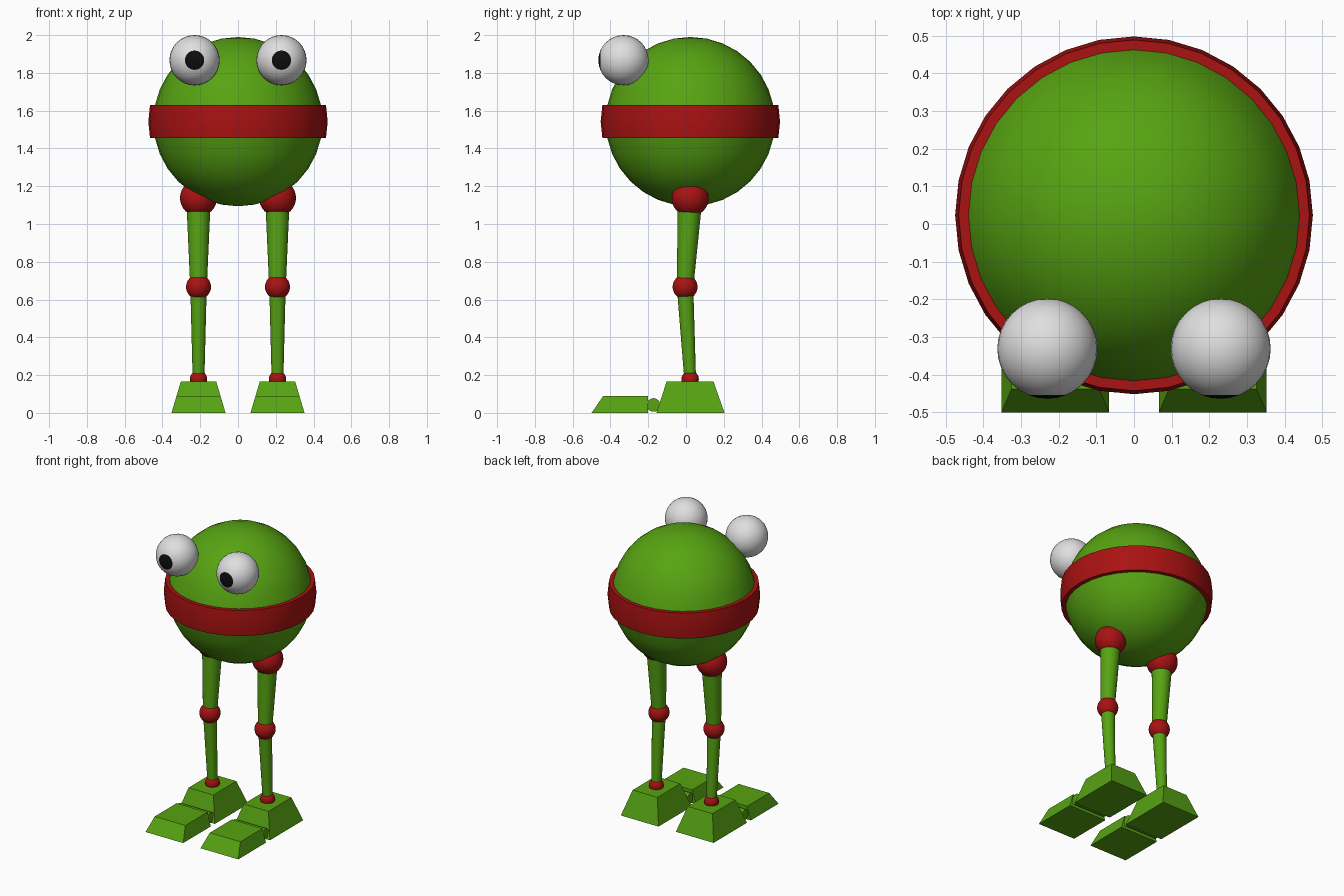
import bpy, bmesh, math
from mathutils import Vector, Matrix

if "Cube" in bpy.data.objects:
    bpy.data.objects.remove(bpy.data.objects["Cube"])


def material(name, rgb):
    m = bpy.data.materials.new(name)
    m.diffuse_color = (*rgb, 1.0)
    m.use_nodes = True
    m.node_tree.nodes["Principled BSDF"].inputs["Base Color"].default_value = m.diffuse_color
    return m


GREEN = material("green", (0.095, 0.37, 0.006))
RED = material("red", (0.40, 0.006, 0.006))
WHITE = material("white", (0.74, 0.74, 0.74))
BLACK = material("black", (0.004, 0.004, 0.004))


def finish(name, bm, mats, smooth=True):
    bmesh.ops.recalc_face_normals(bm, faces=bm.faces)
    mesh = bpy.data.meshes.new(name)
    bm.to_mesh(mesh)
    bm.free()
    ob = bpy.data.objects.new(name, mesh)
    bpy.context.collection.objects.link(ob)
    for m in mats:
        mesh.materials.append(m)
    if smooth:
        bpy.ops.object.select_all(action='DESELECT')
        ob.select_set(True)
        bpy.context.view_layer.objects.active = ob
        bpy.ops.object.shade_smooth_by_angle(angle=math.radians(40))
    return ob


def ball(name, centre, radius, mat):
    bm = bmesh.new()
    bmesh.ops.create_uvsphere(bm, u_segments=32, v_segments=16, radius=radius,
                              matrix=Matrix.Translation(centre))
    return finish(name, bm, [mat])


def rod(name, a, b, ra, rb, mat, segments=32):
    """Tapered cylinder from point a to point b."""
    a, b = Vector(a), Vector(b)
    d = b - a
    turn = d.to_track_quat('Z', 'Y').to_matrix().to_4x4()
    bm = bmesh.new()
    bmesh.ops.create_cone(bm, cap_ends=True, segments=segments, radius1=ra, radius2=rb,
                          depth=d.length, matrix=Matrix.Translation((a + b) / 2) @ turn)
    return finish(name, bm, [mat])


def wedge(name, x, height, base, top, mat):
    """Tapered block; base and top are (half width, front y, back y)."""
    bm = bmesh.new()
    rings = []
    for z, (w, y0, y1) in ((0, base), (height, top)):
        rings.append([bm.verts.new((x + sx * w, y, z))
                      for sx, y in ((-1, y0), (1, y0), (1, y1), (-1, y1))])
    for ring in rings:
        bm.faces.new(ring)
    for i in range(4):
        j = (i + 1) % 4
        bm.faces.new((rings[0][i], rings[0][j], rings[1][j], rings[1][i]))
    return finish(name, bm, [mat], smooth=False)


# Round body, with its two middle rows of faces pushed out as the red band
bm = bmesh.new()
bmesh.ops.create_uvsphere(bm, u_segments=32, v_segments=16, radius=0.448)
middle = [f for f in bm.faces if abs(f.calc_center_median().z) < 0.08]
out = bmesh.ops.extrude_face_region(bm, geom=middle)
bmesh.ops.delete(bm, geom=[f for f in middle if f.is_valid], context='FACES_ONLY')
verts = [v for v in out["geom"] if isinstance(v, bmesh.types.BMVert)]
bmesh.ops.scale(bm, vec=(1.06, 1.06, 1), verts=verts)
for f in bm.faces:
    f.material_index = 1 if abs(f.calc_center_median().z) < 0.0885 else 0
bmesh.ops.translate(bm, vec=(0, 0.023, 1.542), verts=bm.verts)
finish("body", bm, [GREEN, RED])

for side, s in (("left", 1), ("right", -1)):
    # Eye with its pole facing forward; the polar rings are the pupil
    bm = bmesh.new()
    bmesh.ops.create_uvsphere(bm, u_segments=32, v_segments=16, radius=0.133,
                              matrix=Matrix.Rotation(math.pi / 2, 4, 'X'))
    for f in bm.faces:
        f.material_index = 1 if f.calc_center_median().y < -0.122 else 0
    bmesh.ops.translate(bm, vec=(0.23 * s, -0.331, 1.867), verts=bm.verts)
    finish(side + "_eye", bm, [WHITE, BLACK])

    # Leg: joints and tapered limbs
    x = 0.209 * s
    hip, knee, ankle = (x, 0.022, 1.138), (x, -0.005, 0.667), (x, 0.022, 0.178)
    ball(side + "_hip", hip, 0.098, RED)
    ball(side + "_knee", knee, 0.066, RED)
    ball(side + "_ankle", ankle, 0.046, RED)
    rod(side + "_thigh", hip, knee, 0.065, 0.044, GREEN)
    rod(side + "_shin", knee, ankle, 0.0435, 0.031, GREEN)

    # Foot: heel block, toe block and hinge between them
    wedge(side + "_heel", x, 0.165, (0.143, -0.157, 0.204), (0.094, -0.103, 0.146), GREEN)
    wedge(side + "_toe", x, 0.09, (0.143, -0.5, -0.2), (0.116, -0.438, -0.2), GREEN)
    rod(side + "_toe_hinge", (x - 0.12, -0.172, 0.042), (x + 0.12, -0.172, 0.042),
        0.036, 0.036, GREEN, 16)
